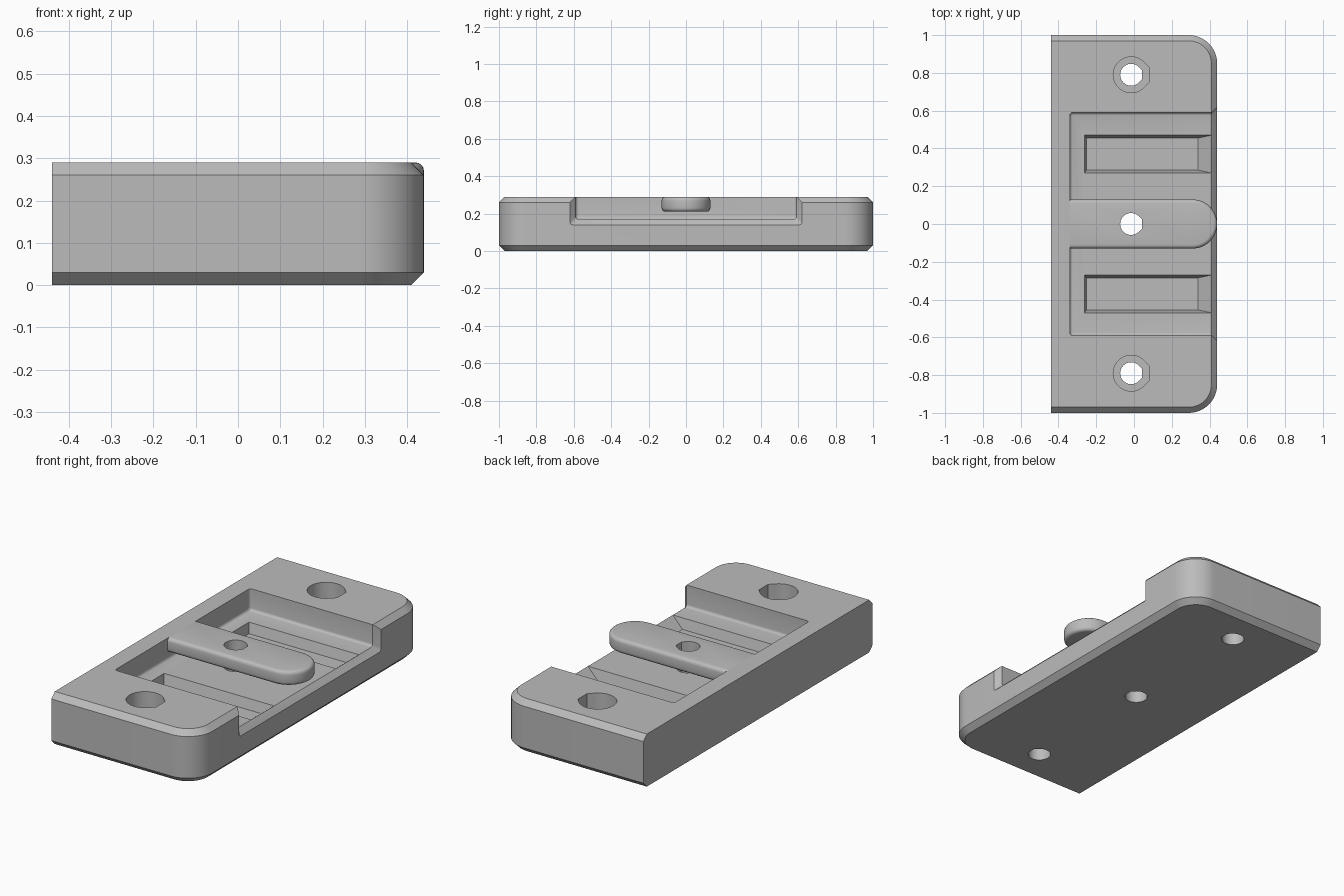
import bpy, bmesh
from math import cos, sin, pi, radians

cube = bpy.data.objects.get("Cube")
if cube:
    bpy.data.objects.remove(cube, do_unlink=True)

grey = bpy.data.materials.new("mid_grey")
grey.use_nodes = True
grey.diffuse_color = (0.5, 0.5, 0.5, 1)
grey.node_tree.nodes["Principled BSDF"].inputs["Base Color"].default_value = (0.5, 0.5, 0.5, 1)


def loft(name, rings):
    """Closed solid through rings with equal point counts."""
    bm = bmesh.new()
    loops = [[bm.verts.new(p) for p in ring] for ring in rings]
    n = len(loops[0])
    for a, b in zip(loops, loops[1:]):
        for i in range(n):
            j = (i + 1) % n
            bm.faces.new((a[i], a[j], b[j], b[i]))
    bm.faces.new(loops[0][::-1])
    bm.faces.new(loops[-1])
    bmesh.ops.recalc_face_normals(bm, faces=bm.faces)
    mesh = bpy.data.meshes.new(name)
    bm.to_mesh(mesh)
    bm.free()
    mesh.materials.append(grey)
    ob = bpy.data.objects.new(name, mesh)
    bpy.context.collection.objects.link(ob)
    return ob


def arc(cx, cy, r, a0, a1, n):
    return [(cx + r * cos(radians(a0 + (a1 - a0) * i / n)),
             cy + r * sin(radians(a0 + (a1 - a0) * i / n))) for i in range(n + 1)]


def flat(points, z):
    return [(x, y, z) for x, y in points]


def cut(target, cutter):
    mod = target.modifiers.new("cut", "BOOLEAN")
    mod.operation, mod.solver, mod.object = "DIFFERENCE", "EXACT", cutter
    bpy.context.view_layer.objects.active = target
    bpy.ops.object.modifier_apply(modifier=mod.name)
    bpy.data.objects.remove(cutter, do_unlink=True)


# Base block: rounded and chamfered on every side but the flat left one
def block_outline(inset):
    r = 0.15 - inset
    return ([(-0.44, -1 + inset)] + arc(0.29, -0.85, r, -90, 0, 12)
            + arc(0.29, 0.85, r, 0, 90, 12) + [(-0.44, 1 - inset)])


base = loft("base_block", [flat(block_outline(i), z) for i, z in
                           ((0.03, 0), (0, 0.03), (0, 0.26), (0.03, 0.29))])


# Recess open to +x, with a soft floor edge and a flared mouth
def recess_section(x, grow):
    y, z, r = 0.59 + grow, 0.17 - grow, 0.015
    low = arc(y - r, z + r, r, -90, 0, 4)
    pts = low + [(y, 0.4), (-y, 0.4)] + [(-a, b) for a, b in reversed(low)]
    return [(x, a, b) for a, b in pts]


fillet = 0.015
sections = []
for k in range(5):
    a = k * pi / 8
    sections.append(recess_section(-0.34 + fillet * (1 - cos(a)), -fillet * (1 - sin(a))))
sections += [recess_section(0.41, 0), recess_section(0.46, 0.05)]
cut(base, loft("recess_cutter", sections))

# Two tapered slots, each with a ramp at the +x end
for side in (-1, 1):
    def slot(z, x0, x1, w):
        c = side * 0.37
        return flat([(x0, c - w), (x1, c - w), (x1, c + w), (x0, c + w)], z)
    cut(base, loft("slot_cutter", [slot(0.115, -0.252, 0.34, 0.085),
                                   slot(0.17, -0.262, 0.41, 0.1),
                                   slot(0.18, -0.262, 0.41, 0.1)]))


# Holes with a blunt point towards +x
def hole(y, r, z0, z1):
    cx = -0.015
    pts = arc(cx, y, r, 45, 315, 30) + [(cx + r, y - 0.414 * r), (cx + r, y + 0.414 * r)]
    return loft("hole_cutter", [flat(pts, z0), flat(pts, z1)])


for y in (-0.79, 0, 0.79):
    cut(base, hole(y, 0.058, -0.1, 0.5))
for y in (-0.79, 0.79):
    cut(base, hole(y, 0.095, 0.12, 0.5))


# Overhanging centre arm with rounded edges
def arm_outline(inset):
    r = 0.13 - inset
    return [(-0.34, -r)] + arc(0.31, 0, r, -90, 90, 24) + [(-0.34, r)]


e = 0.02
curve = [(e * (1 - sin(k * pi / 8)), e * (1 - cos(k * pi / 8))) for k in range(5)]
levels = [(i, 0.21 + h) for i, h in curve] + [(i, 0.29 - h) for i, h in reversed(curve)]
arm = loft("centre_arm", [flat(arm_outline(i), z) for i, z in levels])
cut(arm, hole(0, 0.058, 0, 0.5))

# Smooth the curves and keep the hard edges
bpy.ops.object.select_all(action="DESELECT")
for ob in (base, arm):
    ob.select_set(True)
bpy.context.view_layer.objects.active = base
bpy.ops.object.shade_smooth_by_angle(angle=radians(30))
